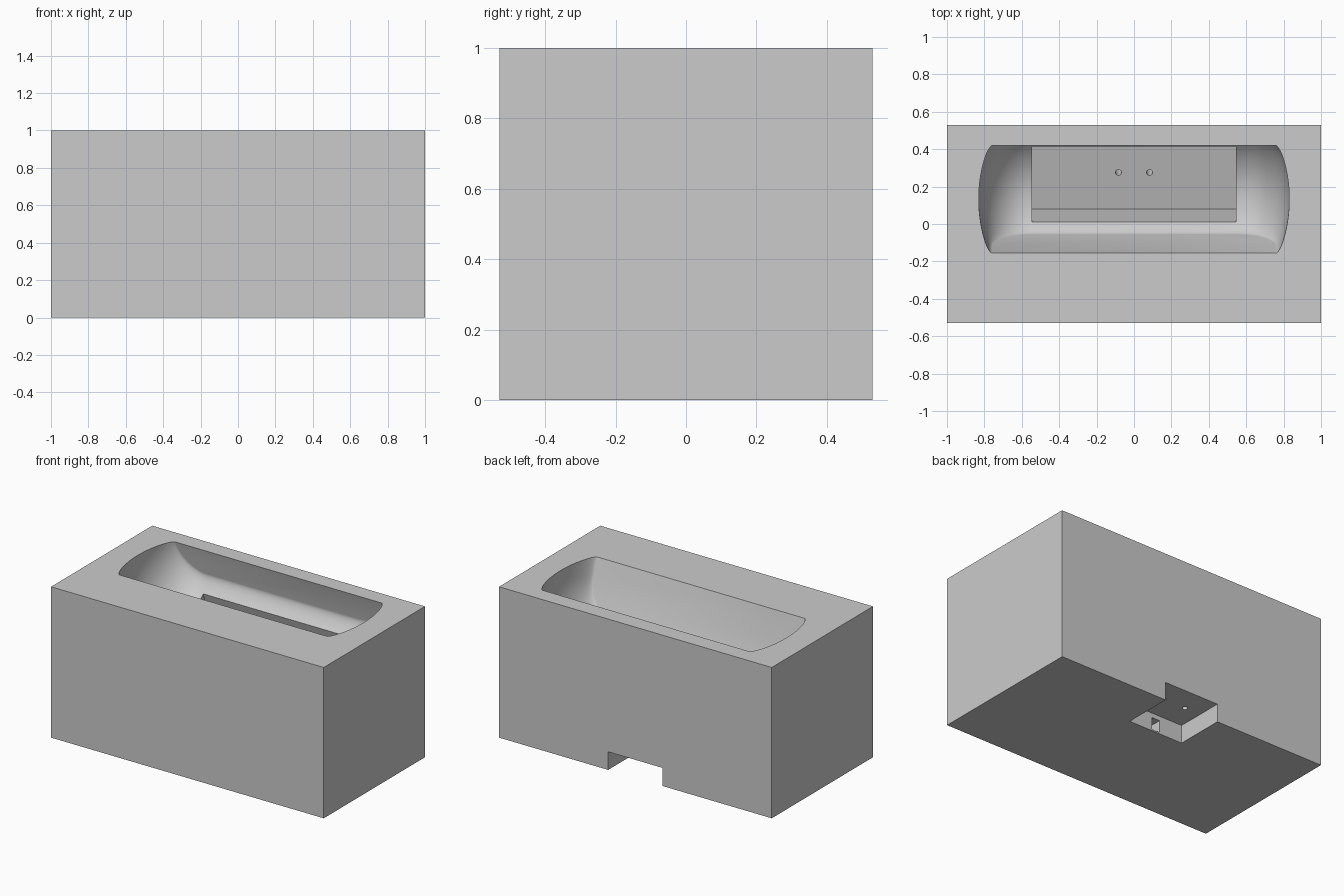
import bpy, bmesh
from math import sin, cos, pi, radians
from mathutils import Matrix

if "Cube" in bpy.data.objects:
    bpy.data.objects.remove(bpy.data.objects["Cube"])

TILT = radians(16.5)
LEAN = Matrix.Rotation(TILT, 4, 'X')   # local y/z become the leaning depth/height axes

grey = bpy.data.materials.new("plain_grey")
grey.use_nodes = True
colour = (0.6, 0.6, 0.6, 1)
grey.diffuse_color = colour
grey.node_tree.nodes["Principled BSDF"].inputs["Base Color"].default_value = colour


def make_object(name, bm, matrix=Matrix()):
    bmesh.ops.recalc_face_normals(bm, faces=bm.faces)
    bm.transform(matrix)
    mesh = bpy.data.meshes.new(name)
    bm.to_mesh(mesh)
    bm.free()
    mesh.materials.append(grey)
    obj = bpy.data.objects.new(name, mesh)
    bpy.context.collection.objects.link(obj)
    return obj


def box(name, low, high, matrix=Matrix()):
    bm = bmesh.new()
    bmesh.ops.create_cube(bm, size=1)
    for v in bm.verts:
        v.co = [a + (b - a) * (c + 0.5) for a, b, c in zip(low, high, v.co)]
    return make_object(name, bm, matrix)


def cylinder(name, x, y, low, high, radius, matrix):
    bm = bmesh.new()
    bmesh.ops.create_cone(bm, cap_ends=True, segments=24, radius1=radius,
                          radius2=radius, depth=high - low)
    bmesh.ops.translate(bm, verts=bm.verts, vec=(x, y, (low + high) / 2))
    return make_object(name, bm, matrix)


# Cradle hollow: rounded outline lofted between two flat leaning walls, bulging between them
def cradle_cutter(front=0.135, back=0.687, sections=28, steps=16):
    bm = bmesh.new()
    rings = []
    for i in range(sections + 1):
        t = (1 - cos(pi * i / sections)) / 2
        bulge = max(sin(pi * t), 0) ** 0.6
        rx, rz = 0.21 + 0.07 * bulge, 0.23 + 0.13 * bulge
        arc = [(0.55 + rx * cos(a), 0.88 - rz * sin(a))
               for a in (pi / 2 * k / steps for k in range(steps + 1))]
        right = [(0.55 + rx, 1.2)] + arc
        outline = right + [(-x, z) for x, z in reversed(right)]
        y = front + (back - front) * t
        rings.append([bm.verts.new((x, y, z)) for x, z in outline])
    n = len(rings[0])
    for a, b in zip(rings, rings[1:]):
        for k in range(n):
            bm.faces.new((a[k], a[(k + 1) % n], b[(k + 1) % n], b[k]))
    bm.faces.new(rings[0])
    bm.faces.new(rings[-1])
    return make_object("cradle_cutter", bm, LEAN)


# Main block
block = box("stand_block", (-1, -0.53, 0), (1, 0.53, 1))

cutters = [
    cradle_cutter(),
    # Deep pocket in the cradle floor
    box("pocket_cutter", (-0.545, 0.186, 0.345), (0.545, 0.60, 0.75), LEAN),
    # Cable recess under the back edge, with a small opening in its inner wall
    box("recess_cutter", (-0.2, 0.2, -0.1), (0.2, 0.7, 0.12)),
    box("opening_cutter", (-0.03, 0.12, 0.01), (0.03, 0.25, 0.09)),
]
# Leaning cable holes from the pocket to the recess
for side in (-1, 1):
    cutters.append(cylinder("cable_hole_cutter", side * 0.083, 0.389,
                            -0.02, 0.40, 0.016, LEAN))

bpy.context.view_layer.objects.active = block
for cutter in cutters:
    mod = block.modifiers.new(cutter.name, 'BOOLEAN')
    mod.operation = 'DIFFERENCE'
    mod.solver = 'EXACT'
    mod.object = cutter
    bpy.ops.object.modifier_apply(modifier=mod.name)
    bpy.data.objects.remove(cutter)

bpy.ops.object.select_all(action='DESELECT')
block.select_set(True)
bpy.ops.object.shade_smooth_by_angle(angle=radians(25))
